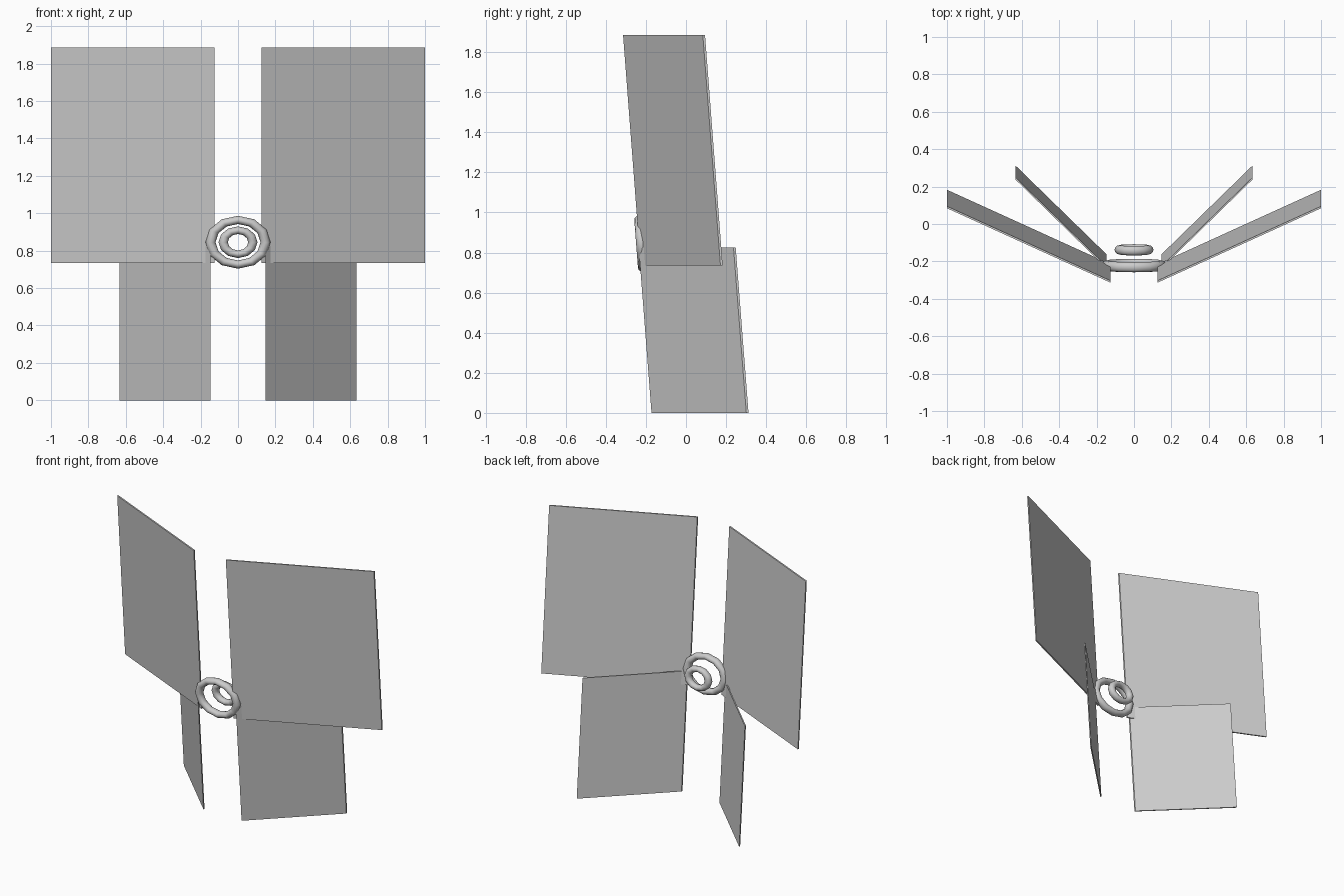
import bpy, bmesh, math

if "Cube" in bpy.data.objects:
    bpy.data.objects.remove(bpy.data.objects["Cube"])


def add_object(name, bm):
    mesh = bpy.data.meshes.new(name)
    bmesh.ops.recalc_face_normals(bm, faces=bm.faces)
    bm.to_mesh(mesh)
    bm.free()
    ob = bpy.data.objects.new(name, mesh)
    bpy.context.collection.objects.link(ob)
    return ob


def wing_panel(name, x0, x1, z0, z1, y_in, y_out, lean, thick=0.011):
    """Thin swept plate; y_in / y_out are the front face at the bottom edge."""
    bm = bmesh.new()
    bmesh.ops.create_cube(bm, size=1)
    for v in bm.verts:
        u, t, h = (c + 0.5 for c in v.co)
        v.co = (x0 + u * (x1 - x0),
                y_in + u * (y_out - y_in) + t * thick - h * lean,
                z0 + h * (z1 - z0))
    ob = add_object(name, bm)
    ob.modifiers.new("Mirror", 'MIRROR')  # left side
    return ob


def ring(name, y, major, minor, squash=0.815, z=0.845, tilt=math.radians(4.4)):
    bpy.ops.mesh.primitive_torus_add(major_segments=12, minor_segments=12,
                                     major_radius=major, minor_radius=minor,
                                     location=(0, y, z),
                                     rotation=(math.pi / 2 + tilt, 0, 0))
    ob = bpy.context.object
    ob.name = name
    ob.scale = (1, squash, 1)
    bpy.ops.object.shade_smooth_by_angle(angle=math.radians(40))
    return ob


# Large upper panels and narrower lower panels
wing_panel("upper_wing", 0.125, 1.0, 0.735, 1.885, -0.226, 0.172, 0.088)
wing_panel("lower_wing", 0.148, 0.633, 0.0, 0.825, -0.172, 0.301, 0.064)

# Two flattened rings at the joint
ring("front_ring", -0.222, 0.147, 0.027)
ring("back_ring", -0.138, 0.079, 0.025)
